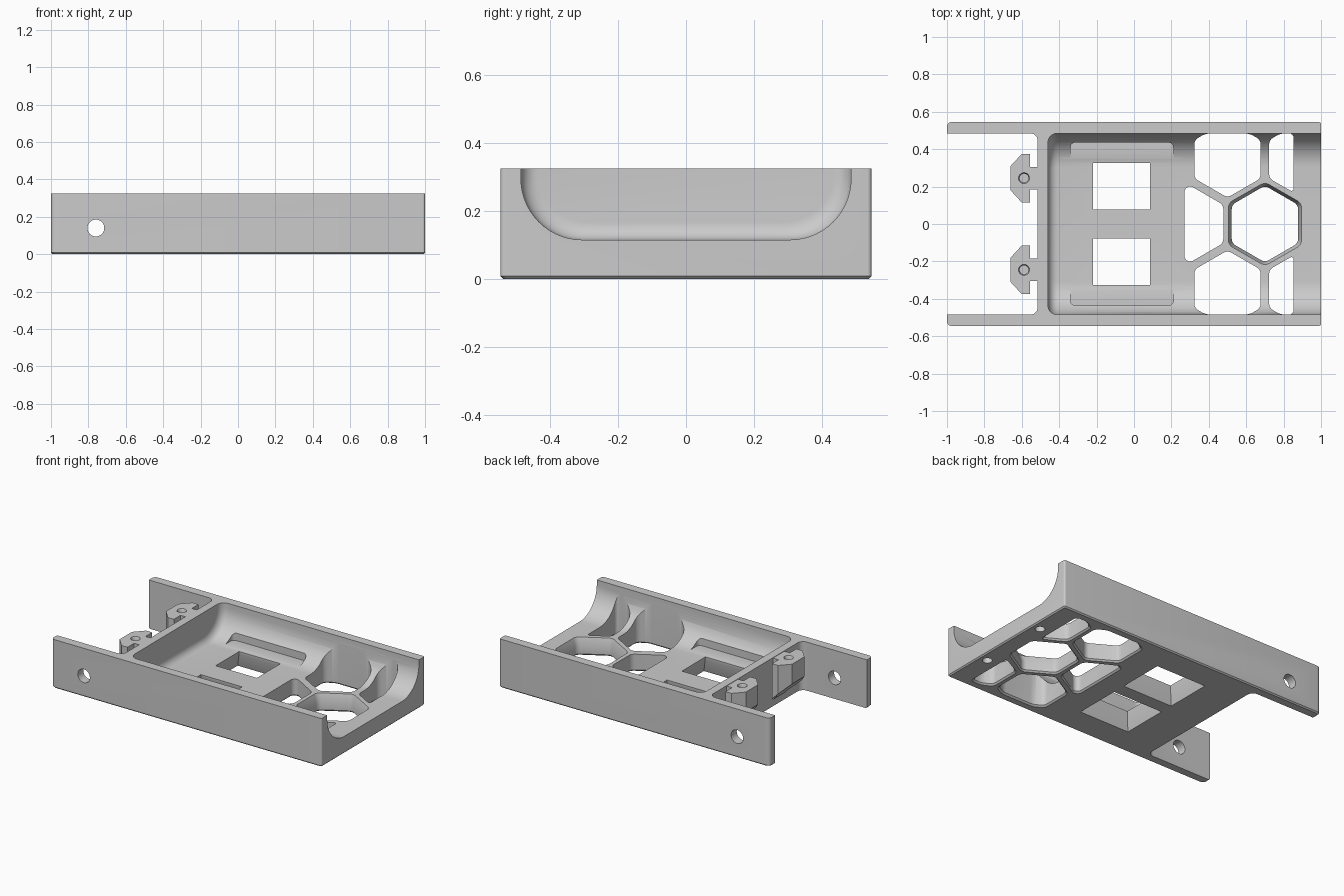
import bpy, bmesh, math
from mathutils import Vector

cube = bpy.data.objects.get("Cube")
if cube:
    bpy.data.objects.remove(cube, do_unlink=True)

grey = bpy.data.materials.new("plain_grey")
grey.use_nodes = True
grey.diffuse_color = (0.6, 0.6, 0.6, 1)
grey.node_tree.nodes["Principled BSDF"].inputs["Base Color"].default_value = (0.6, 0.6, 0.6, 1)

HEIGHT, HALF_W, INNER, FLOOR, WALL_X = 0.325, 0.545, 0.485, 0.115, -0.515


def rect(u0, u1, v0, v1):
    return [Vector(p) for p in ((u0, v0), (u1, v0), (u1, v1), (u0, v1))]


def ngon(cu, cv, r, n, turn=0.0):
    return [Vector((cu + r * math.cos(turn + math.tau * i / n),
                    cv + r * math.sin(turn + math.tau * i / n))) for i in range(n)]


def rounded(pts, radii, steps=6):
    """Round the corners of an outline; radii is one value or one per corner."""
    if not isinstance(radii, (list, tuple)):
        radii = [radii] * len(pts)
    out = []
    for i, (p, r) in enumerate(zip(pts, radii)):
        if r == 0:
            out.append(p)
            continue
        a, b = pts[i - 1] - p, pts[(i + 1) % len(pts)] - p
        r = min(r, 0.45 * a.length, 0.45 * b.length)
        a, b = a.normalized() * r, b.normalized() * r
        for k in range(steps + 1):
            t = math.pi / 2 * k / steps
            out.append(p + a * (1 - math.sin(t)) + b * (1 - math.cos(t)))
    return out


def clip(pts, axis, limit, keep_below):
    """Cut an outline along one axis."""
    s = 1 if keep_below else -1
    out = []
    for i, q in enumerate(pts):
        p = pts[i - 1]
        dp, dq = s * (limit - p[axis]), s * (limit - q[axis])
        if dp * dq < 0:
            out.append(p.lerp(q, dp / (dp - dq)))
        if dq >= 0:
            out.append(q)
    return out


def loft(name, pts, levels, axis="z"):
    """Stack an outline along an axis; each level is (position, outward growth)."""
    lo = Vector((min(p.x for p in pts), min(p.y for p in pts)))
    hi = Vector((max(p.x for p in pts), max(p.y for p in pts)))
    mid, half = (lo + hi) / 2, (hi - lo) / 2
    bm = bmesh.new()
    rings = []
    for w, grow in levels:
        ring = []
        for p in pts:
            u = mid.x + (p.x - mid.x) * (1 + grow / half.x)
            v = mid.y + (p.y - mid.y) * (1 + grow / half.y)
            ring.append(bm.verts.new({"z": (u, v, w), "x": (w, u, v), "y": (v, w, u)}[axis]))
        rings.append(ring)
    bm.faces.new(rings[0])
    bm.faces.new(rings[-1])
    n = len(pts)
    for a, b in zip(rings, rings[1:]):
        for i in range(n):
            bm.faces.new((a[i], a[(i + 1) % n], b[(i + 1) % n], b[i]))
    bmesh.ops.recalc_face_normals(bm, faces=bm.faces)
    mesh = bpy.data.meshes.new(name)
    bm.to_mesh(mesh)
    bm.free()
    mesh.materials.append(grey)
    obj = bpy.data.objects.new(name, mesh)
    bpy.context.collection.objects.link(obj)
    return obj


def volume(mesh):
    bm = bmesh.new()
    bm.from_mesh(mesh)
    v = bm.calc_volume()
    bm.free()
    return v


def cut(target, cutter):
    """Subtract a cutter, taking the first solver that removes a sane volume."""
    cutter.hide_render = True
    before = volume(target.data)
    mod = target.modifiers.new("cut", "BOOLEAN")
    mod.operation, mod.object = "DIFFERENCE", cutter
    for solver in ("EXACT", "MANIFOLD", "FLOAT"):
        mod.solver = solver
        graph = bpy.context.evaluated_depsgraph_get()
        graph.update()
        mesh = bpy.data.meshes.new_from_object(target.evaluated_get(graph))
        if 0.4 * before < volume(mesh) < before - 1e-6:
            target.data = mesh
            break
    target.modifiers.remove(mod)
    bpy.data.objects.remove(cutter, do_unlink=True)


def smooth(obj):
    bpy.ops.object.select_all(action="DESELECT")
    obj.select_set(True)
    bpy.context.view_layer.objects.active = obj
    bpy.ops.object.shade_smooth_by_angle(angle=math.radians(30))


# Outer block with softened corners and a fine bottom chamfer
body = loft("tray_body", rounded(rect(-1, 1, -HALF_W, HALF_W), [0.025, 0.012, 0.012, 0.025]),
            [(0, -0.008), (0.008, 0), (HEIGHT, 0)])

# Trough: round-bottomed section, open at one end and filleted at the other
section = rounded(rect(-INNER, INNER, FLOOR, FLOOR + 0.5), [0.18, 0.18, 0, 0], 14)
fillet = [(-0.46 + 0.05 * (1 - math.cos(t)), -0.05 * (1 - math.sin(t)))
          for t in [math.pi / 2 * k / 8 for k in range(9)]]
cut(body, loft("trough_cutter", section, fillet + [(1.1, 0)], "x"))

# Gap between the two arms
cut(body, loft("gap_cutter", rounded(rect(-1.2, WALL_X, -INNER, INNER), [0, 0.04, 0.04, 0]),
               [(-0.1, 0), (0.5, 0)]))

# Shallow pocket and two flared windows in the floor
cut(body, loft("pocket_cutter", rounded(rect(-0.34, 0.21, -0.435, 0.435), 0.025),
               [(FLOOR + 0.006, 0), (0.31, 0)]))
for s in (-1, 1):
    v0, v1 = sorted((s * 0.078, s * 0.325))
    cut(body, loft("window_cutter", rect(-0.22, 0.085, v0, v1),
                   [(-0.01, 0.036), (0.1, 0), (0.2, 0)]))

# Honeycomb openings, trimmed at the side walls, the pocket and the open end
PITCH = 0.4
ROW = PITCH * math.sqrt(3) / 2
RADIUS = 0.205
through = [(-0.01, 0.02), (0.01, 0), (0.5, 0)]


def cell(cu, cv):
    return ngon(cu, cv, RADIUS, 6, math.pi / 6)


cells = [clip(cell(0.3, 0), 0, 0.27, False)]
for s in (-1, 1):
    cells.append(clip(cell(0.5, s * ROW), 1, s * 0.484, s > 0))
    cells.append(clip(clip(cell(0.9, s * ROW), 1, s * 0.484, s > 0), 0, 0.853, True))
for outline in cells:
    cut(body, loft("cell_cutter", rounded(outline, 0.022, 4), through))

# Central hexagon with a countersunk rim
cut(body, loft("hexagon_cutter", rounded(cell(0.7, 0), 0.022, 4),
               [(-0.01, 0.02), (0.01, 0), (0.065, 0), (FLOOR, 0.018), (0.2, 0.018)]))

# Round holes through the arms and blind pin holes under the open end
cut(body, loft("arm_hole_cutter", ngon(0.14, -0.76, 0.045, 32), [(-0.7, 0), (0.7, 0)], "y"))
for s in (-1, 1):
    cut(body, loft("pin_hole_cutter", ngon(0.94, s * 0.245, 0.03, 24), [(-0.1, 0), (0.08, 0)]))
smooth(body)

# T-shaped hooks on the end wall, sloped underneath, each with a pin hole
half_hook = [(-0.49, 0.06), (-0.555, 0.06), (-0.555, 0.13), (-0.6, 0.13), (-0.66, 0.065)]
for s, side in ((-1, "right"), (1, "left")):
    mid = s * 0.245
    outline = [Vector((x, mid + y)) for x, y in half_hook]
    outline += [Vector((x, mid - y)) for x, y in reversed(half_hook)]
    hook = loft("hook_" + side, outline, [(0, 0), (HEIGHT - 0.003, 0)])
    bm = bmesh.new()
    bm.from_mesh(hook.data)
    bmesh.ops.bisect_plane(bm, geom=bm.verts[:] + bm.edges[:] + bm.faces[:],
                           plane_co=(-0.66, 0, 0.19), plane_no=(-1, 0, -1), clear_outer=True)
    bmesh.ops.holes_fill(bm, edges=[e for e in bm.edges if e.is_boundary])
    bmesh.ops.recalc_face_normals(bm, faces=bm.faces)
    bm.to_mesh(hook.data)
    bm.free()
    cut(hook, loft("hook_hole_cutter", ngon(-0.588, mid, 0.024, 24),
                   [(0.22, 0), (HEIGHT - 0.015, 0), (HEIGHT, 0.007), (0.4, 0.007)]))
    smooth(hook)
